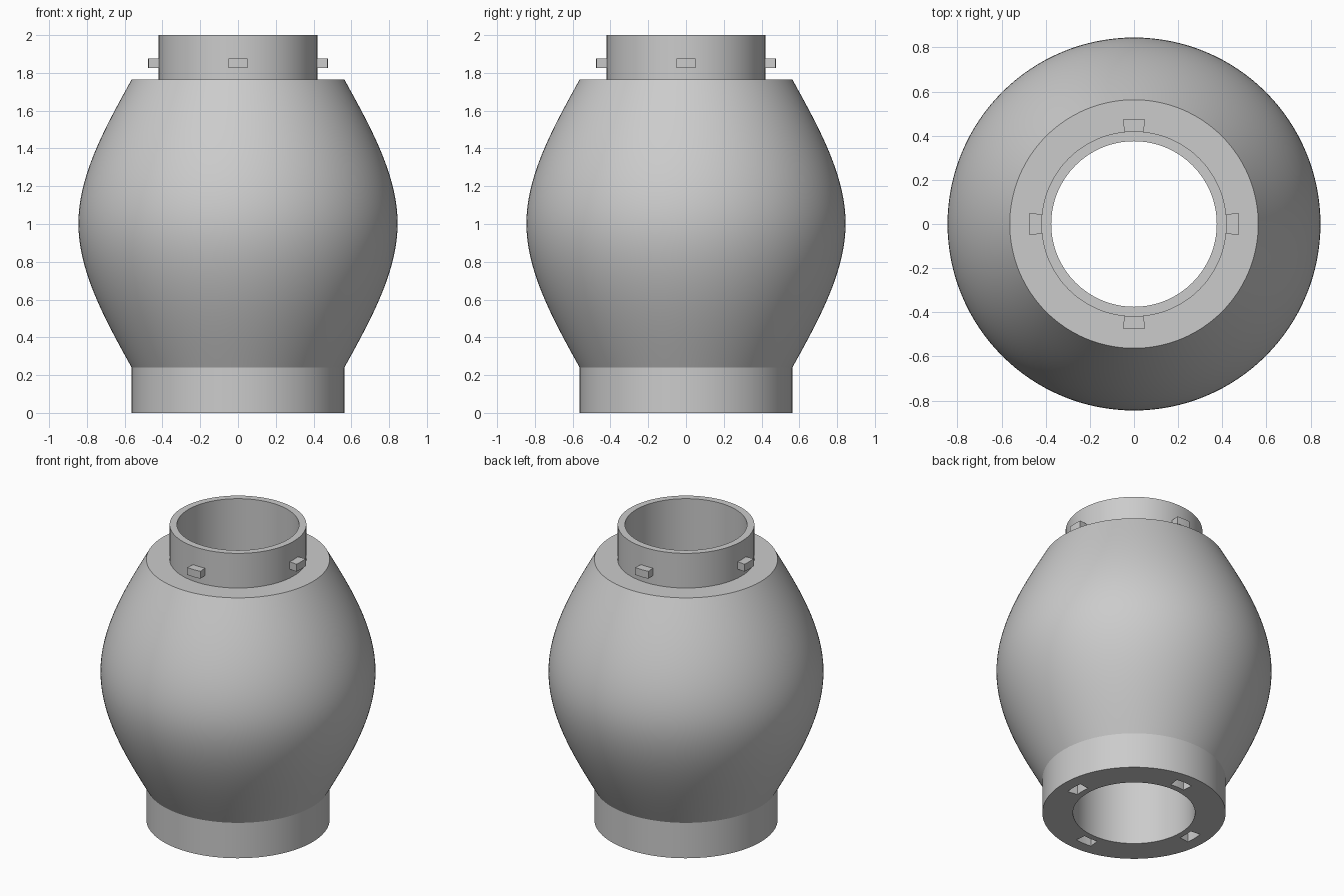
import bpy, bmesh
from math import pi, sin, cos, radians

cube = bpy.data.objects.get("Cube")
if cube:
    bpy.data.objects.remove(cube)

SEGMENTS = 128
BORE, NECK, COLLAR, BELLY = 0.375, 0.42, 0.563, 0.845
BASE_TOP, SHOULDER, TOP = 0.24, 1.765, 2.0

grey = bpy.data.materials.new("plain grey")
grey.use_nodes = True
colour = (0.6, 0.6, 0.6, 1)
grey.diffuse_color = colour
grey.node_tree.nodes["Principled BSDF"].inputs["Base Color"].default_value = colour


def make_object(name, bm):
    bmesh.ops.recalc_face_normals(bm, faces=bm.faces)
    mesh = bpy.data.meshes.new(name)
    bm.to_mesh(mesh)
    bm.free()
    mesh.materials.append(grey)
    obj = bpy.data.objects.new(name, mesh)
    bpy.context.collection.objects.link(obj)
    return obj


def select_only(obj):
    bpy.ops.object.select_all(action='DESELECT')
    obj.select_set(True)
    bpy.context.view_layer.objects.active = obj


def lathe(name, profile):
    """Turn a closed (radius, height) outline around z."""
    bm = bmesh.new()
    verts = [bm.verts.new((r, 0, z)) for r, z in profile]
    edges = [bm.edges.new((v, verts[i - 1])) for i, v in enumerate(verts)]
    bmesh.ops.spin(bm, geom=verts + edges, cent=(0, 0, 0), axis=(0, 0, 1),
                   angle=2 * pi, steps=SEGMENTS, use_merge=True)
    bmesh.ops.remove_doubles(bm, verts=bm.verts, dist=1e-5)
    return make_object(name, bm)


def arc_blocks(name, r_in, r_out, z_low, z_high, half_angle, steps=4):
    """Four curved blocks, one on each axis."""
    bm = bmesh.new()
    for quarter in range(4):
        angles = [quarter * pi / 2 + half_angle * (2 * i / steps - 1)
                  for i in range(steps + 1)]
        outline = [(r_in, a) for a in angles] + [(r_out, a) for a in reversed(angles)]
        face = bm.faces.new([bm.verts.new((r * cos(a), r * sin(a), z_low))
                             for r, a in outline])
        raised = bmesh.ops.extrude_face_region(bm, geom=[face])["geom"]
        bmesh.ops.translate(bm, vec=(0, 0, z_high - z_low),
                            verts=[v for v in raised if isinstance(v, bmesh.types.BMVert)])
    return make_object(name, bm)


# Bulging body with base collar, shoulder, neck and straight bore
mid = (BASE_TOP + SHOULDER) / 2
half = mid - BASE_TOP
bulge = []
for i in range(49):
    s = i / 24 - 1
    t = 1 - abs(s)
    bulge.append((COLLAR + (BELLY - COLLAR) * (1.5 * t - 0.5 * t ** 3), mid + half * s))
body = lathe("vessel_body", [(BORE, 0), (COLLAR, 0)] + bulge
             + [(NECK, SHOULDER), (NECK, TOP), (BORE, TOP)])

# Four locking slots sunk into the underside
cutter = arc_blocks("slot_cutter", 0.415, 0.485, -0.05, 0.12, radians(7))
cutter.hide_render = True
cut = body.modifiers.new("slots", 'BOOLEAN')
cut.operation = 'DIFFERENCE'
cut.solver = 'EXACT'
cut.object = cutter
select_only(body)
bpy.ops.object.modifier_apply(modifier=cut.name)
bpy.data.objects.remove(cutter)

# Four locking lugs around the neck
lugs = arc_blocks("neck_lugs", NECK - 0.01, 0.476, 1.826, 1.876, radians(6))

for obj in (body, lugs):
    select_only(obj)
    bpy.ops.object.shade_smooth_by_angle(angle=radians(20))
